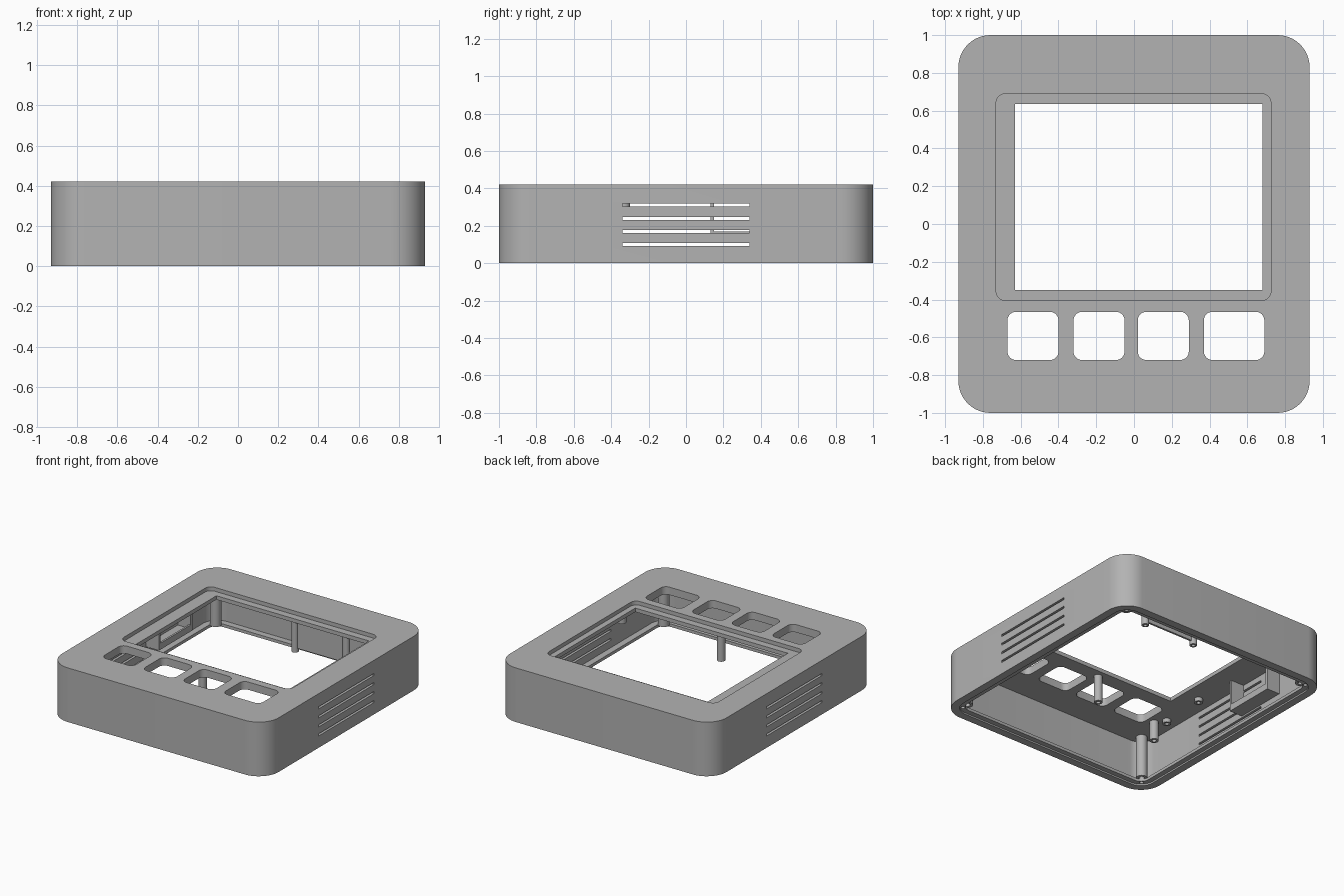
import bpy, bmesh
from math import cos, sin, pi, radians
from mathutils import Vector

cube = bpy.data.objects.get("Cube")
if cube:
    bpy.data.objects.remove(cube, do_unlink=True)

HX, HY, TOP, R = 0.93, 1.0, 0.42, 0.17
CEILING, FLANGE = 0.36, 0.035

grey = bpy.data.materials.new("matte_grey")
grey.use_nodes = True
grey.diffuse_color = (0.45, 0.45, 0.45, 1)
grey.node_tree.nodes["Principled BSDF"].inputs["Base Color"].default_value = (0.45, 0.45, 0.45, 1)


def add_object(name, bm):
    bmesh.ops.recalc_face_normals(bm, faces=bm.faces)
    mesh = bpy.data.meshes.new(name)
    bm.to_mesh(mesh)
    bm.free()
    mesh.materials.append(grey)
    obj = bpy.data.objects.new(name, mesh)
    bpy.context.collection.objects.link(obj)
    return obj


def prism(name, x0, x1, y0, y1, z0, z1, r=0.0, steps=12):
    """Upright block with optionally rounded vertical corners."""
    bm = bmesh.new()
    corners = [(x1, y1, -1, -1), (x0, y1, 1, -1), (x0, y0, 1, 1), (x1, y0, -1, 1)]
    points = []
    for q, (cx, cy, sx, sy) in enumerate(corners):
        for i in range(steps + 1 if r else 1):
            a = (q + i / steps) * pi / 2
            points.append((cx + sx * r + r * cos(a) if r else cx,
                           cy + sy * r + r * sin(a) if r else cy, z0))
    face = bm.faces.new([bm.verts.new(p) for p in points])
    up = bmesh.ops.extrude_face_region(bm, geom=[face])["geom"]
    bmesh.ops.translate(bm, vec=(0, 0, z1 - z0),
                        verts=[v for v in up if isinstance(v, bmesh.types.BMVert)])
    return add_object(name, bm)


def inset_prism(name, d, z0, z1):
    return prism(name, d - HX, HX - d, d - HY, HY - d, z0, z1, max(R - d, 0.04))


def post(name, x, y, z0, z1, r, bore=True):
    """Round post, with a blind screw bore in its lower end."""
    bm = bmesh.new()
    bmesh.ops.create_cone(bm, cap_ends=True, segments=24, radius1=r, radius2=r, depth=z1 - z0)
    bmesh.ops.translate(bm, vec=(x, y, (z0 + z1) / 2), verts=bm.verts)
    if bore:
        tip = min(bm.faces, key=lambda f: f.calc_center_median().z)
        bmesh.ops.inset_region(bm, faces=[tip], thickness=r * 0.5)
        hole = bmesh.ops.extrude_face_region(bm, geom=[tip])["geom"]
        bmesh.ops.translate(bm, vec=(0, 0, (z1 - z0) * 0.5),
                            verts=[v for v in hole if isinstance(v, bmesh.types.BMVert)])
        bmesh.ops.delete(bm, geom=[tip], context='FACES_ONLY') if tip.is_valid else None
    return add_object(name, bm)


def cut(target, cutter):
    cutter.hide_render = True
    mod = target.modifiers.new("cut", 'BOOLEAN')
    mod.operation, mod.solver, mod.object = 'DIFFERENCE', 'EXACT', cutter
    bpy.context.view_layer.objects.active = target
    bpy.ops.object.modifier_apply(modifier=mod.name)
    bpy.data.objects.remove(cutter, do_unlink=True)


# Outer shell: hollow cavity above an inward flange, with a stepped rim
case = inset_prism("case_shell", 0, 0, TOP)
cut(case, inset_prism("cavity", 0.05, FLANGE, CEILING))
cut(case, inset_prism("flange_opening", 0.10, -0.1, 0.1))
cut(case, inset_prism("rim_step", 0.06, -0.1, 0.012))

# Display recess and window
cut(case, prism("display_recess", -0.73, 0.725, -0.405, 0.69, 0.39, 0.6, 0.05))
cut(case, prism("display_window", -0.63, 0.68, -0.35, 0.635, 0.2, 0.6))

# Button openings
for x0, x1 in [(-0.67, -0.40), (-0.32, -0.05), (0.02, 0.29), (0.37, 0.69)]:
    cut(case, prism("button_opening", x0, x1, -0.72, -0.465, 0.2, 0.6, 0.045, 8))

# Vent slots in both side walls
for side in (-1, 1):
    for i in range(4):
        z = 0.10 + 0.07 * i
        xs = sorted((side * 0.85, side * 1.1))
        cut(case, prism("vent_slot", *xs, -0.34, 0.34, z - 0.008, z + 0.008))

# Corner screw holes through the flange, with pillars above
for sx in (-1, 1):
    for sy in (-1, 1):
        hole = post("screw_hole", sx * 0.82, sy * 0.895, -0.1, 0.06, 0.014, False)
        cut(case, hole)
        post("corner_pillar", sx * 0.80, sy * 0.87, FLANGE - 0.005, CEILING + 0.01, 0.04)

# Mounting bosses hanging from the top plate
for name, x, y, z, r in [
    ("button_board_post", -0.015, -0.41, 0.15, 0.03),
    ("front_boss", -0.73, -0.65, 0.21, 0.032),
    ("side_boss_right", -0.78, -0.57, 0.33, 0.03),
    ("side_boss_rear", -0.76, -0.20, 0.33, 0.03),
    ("side_boss_left", 0.78, -0.33, 0.26, 0.03),
    ("rear_boss_a", 0.02, 0.672, 0.12, 0.026),
    ("rear_boss_b", 0.46, 0.672, 0.12, 0.026),
]:
    post(name, x, y, z, CEILING + 0.01, r)

# Rear retaining plate between its two bosses
prism("rear_plate", 0.02, 0.46, 0.665, 0.68, 0.15, CEILING + 0.01)

# Side bracket: shelf, two ends and a low lip
prism("bracket_shelf", -0.89, -0.77, 0.13, 0.54, 0.12, 0.14)
prism("bracket_lip", -0.785, -0.77, 0.13, 0.54, 0.12, 0.17)
for y in (0.13, 0.52):
    prism("bracket_end", -0.89, -0.77, y, y + 0.02, 0.12, CEILING + 0.01)

# Smooth the round corners, keep crisp edges
bpy.ops.object.select_all(action='DESELECT')
for obj in bpy.context.collection.objects:
    if obj.type == 'MESH' and obj.data.materials and obj.data.materials[0] == grey:
        obj.select_set(True)
        bpy.context.view_layer.objects.active = obj
bpy.ops.object.shade_smooth_by_angle(angle=radians(30))
